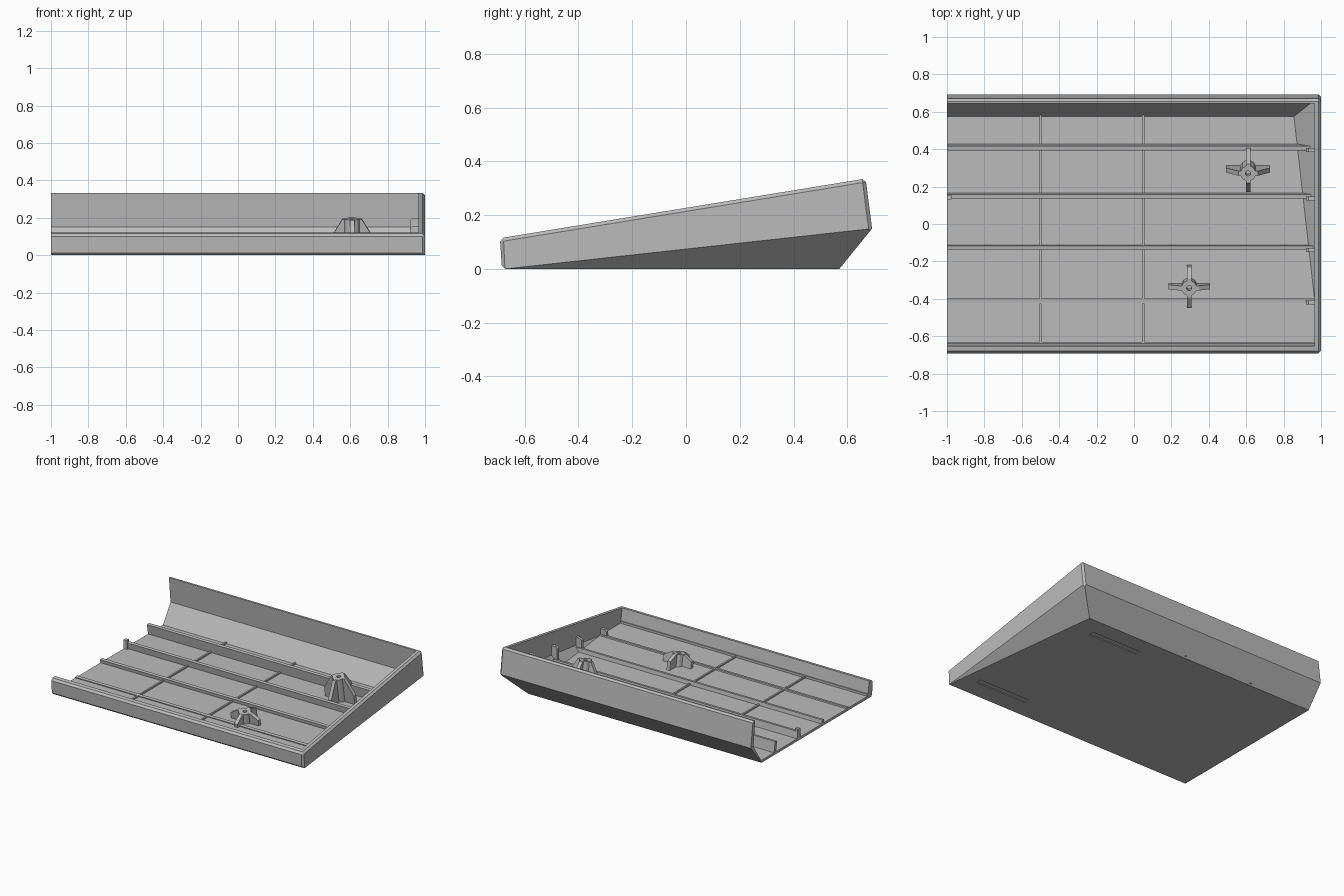
import bpy, bmesh, math
from mathutils import Matrix, Vector

cube = bpy.data.objects.get("Cube")
if cube:
    bpy.data.objects.remove(cube, do_unlink=True)

grey = bpy.data.materials.new("light_grey_plastic")
grey.use_nodes = True
grey.diffuse_color = (0.5, 0.5, 0.5, 1)
grey.node_tree.nodes["Principled BSDF"].inputs["Base Color"].default_value = (0.5, 0.5, 0.5, 1)

SLOPE = 0.163                      # rise of the rim from front to back
TILT = math.atan(SLOPE)


def rim(y):
    return 0.227 + SLOPE * y


def add_object(name, bm):
    bmesh.ops.recalc_face_normals(bm, faces=bm.faces[:])
    mesh = bpy.data.meshes.new(name)
    bm.to_mesh(mesh)
    bm.free()
    mesh.materials.append(grey)
    obj = bpy.data.objects.new(name, mesh)
    bpy.context.collection.objects.link(obj)
    return obj


def hull(points):
    bm = bmesh.new()
    for p in points:
        bm.verts.new(p)
    bmesh.ops.convex_hull(bm, input=bm.verts[:])
    bmesh.ops.dissolve_limit(bm, angle_limit=0.01, verts=bm.verts[:], edges=bm.edges[:])
    bmesh.ops.recalc_face_normals(bm, faces=bm.faces[:])
    bm.normal_update()
    return bm


def prism(bm, outline, direction):
    """Extrude a flat outline of 3D points along a direction."""
    face = bm.faces.new([bm.verts.new(p) for p in outline])
    ext = bmesh.ops.extrude_face_region(bm, geom=[face])["geom"]
    bmesh.ops.translate(bm, vec=direction, verts=[g for g in ext if isinstance(g, bmesh.types.BMVert)])


def box(name, x0, x1, y0, y1, z0, z1):
    bm = bmesh.new()
    prism(bm, [(x0, y0, z0), (x1, y0, z0), (x1, y1, z0), (x0, y1, z0)], (0, 0, z1 - z0))
    return add_object(name, bm)


def boolean(obj, cutter, operation):
    mod = obj.modifiers.new("cut", "BOOLEAN")
    mod.object, mod.operation, mod.solver = cutter, operation, "EXACT"
    bpy.context.view_layer.update()
    result = obj.evaluated_get(bpy.context.evaluated_depsgraph_get())
    mesh = bpy.data.meshes.new_from_object(result)
    obj.modifiers.clear()
    obj.data = mesh


# Outer body: side profile, with the lower right flank tapering inwards to the back
profile = [(-0.692, 0.115), (-0.685, 0.012), (-0.673, 0), (0.57, 0), (0.692, 0.15), (0.668, 0.336)]
profile[0] = (-0.692, rim(-0.692))
profile[-1] = (0.668, rim(0.668))
outer = [(-1, y, z) for y, z in profile]
outer += [(0.855 if (y, z) == (0.57, 0) else 1, y, z) for y, z in profile]

body = hull(outer)
chamfered = []
for e in body.edges:
    n = [f.normal for f in e.link_faces]
    top = any(v.z > 0.9 for v in n) and not any(v.x < -0.9 for v in n)
    corner = any(v.x > 0.99 for v in n) and any(abs(v.y) > 0.9 for v in n)
    if top or corner:
        chamfered.append(e)
bmesh.ops.bevel(body, geom=chamfered, offset=0.013, offset_type="OFFSET", segments=1,
                affect="EDGES", clamp_overlap=False)
tray = add_object("tray_shell", body)

# Inner cavity, open at the top and at the left end
inside = [(-0.636, 0.018), (0.575, 0.018), (0.662, 0.15), (0.63, 0.47), (-0.675, 0.25)]
cavity_points = [(-1.1, y, z) for y, z in inside]
cavity_points += [(0.855 if y == 0.575 else 0.965, y, z) for y, z in inside]
cavity_points.append((0.965, -0.4, 0.018))
cavity = add_object("cavity_cutter", hull(cavity_points))
boolean(tray, cavity, "DIFFERENCE")
bpy.data.objects.remove(cavity)

# Shallow foot recesses in the underside
for x0, x1, y0, y1 in [(0.32, 0.72, 0.405, 0.447), (0.47, 0.88, -0.54, -0.497)]:
    cutter = box("recess_cutter", x0, x1, y0, y1, -0.05, 0.006)
    boolean(tray, cutter, "DIFFERENCE")
    bpy.data.objects.remove(cutter)

# Envelope that trims inner parts so none pokes through the shell
envelope = add_object("trim_envelope", hull(outer))
envelope.location = (-0.006, 0, 0.006)


def trim(obj):
    boolean(obj, envelope, "INTERSECT")


# Long ribs leaning with the rim, each ending in a post at the right wall
for i, (y, top) in enumerate([(0.405, 0.09), (0.147, 0.064), (-0.128, 0.042), (-0.41, 0.024)]):
    lean = SLOPE * top
    bm = bmesh.new()
    prism(bm, [(-1, y - 0.011, top), (-1, y + 0.011, top + 0.003),
               (-1, y + 0.011 + lean, 0.005), (-1, y - 0.011 + lean, 0.005)], (1.968, 0, 0))
    trim(add_object(f"long_rib_{i + 1}", bm))

    z = rim(y) - 0.095
    bm = bmesh.new()
    prism(bm, [(0.92, y - 0.021, 0.005), (0.92, y - 0.021, z - 0.014), (0.933, y - 0.021, z),
               (0.97, y - 0.021, z), (0.97, y - 0.021, 0.005)], (0, 0.022, 0))
    trim(add_object(f"wall_post_{i + 1}", bm))

box("rib_end_tab", -1, -0.975, 0.13, 0.155, 0.012, 0.082)
box("front_ledge", -1, 0.968, -0.66, -0.632, 0.012, 0.034)

# Low cross ribs on the floor
for i, x in enumerate((-0.5, 0.05)):
    for part, y0, y1 in (("front", -0.636, -0.425), ("back", -0.4, 0.582)):
        box(f"cross_rib_{part}_{i + 1}", x - 0.006, x + 0.006, y0, y1, 0.01, 0.028)


# Screw bosses: a bored hub with four sloping buttresses
def boss(name, x, y, reach, drop):
    depth = 0.3
    place = Matrix.Translation((x, y, rim(y) - 0.076)) @ Matrix.Rotation(TILT, 4, "X")

    def finish(part, bm):
        bm.transform(place)
        trim(add_object(f"{name}_{part}", bm))

    bm = bmesh.new()
    rings = []
    for radius, z in ((0.042, -depth), (0.042, 0), (0.014, 0), (0.014, -0.06)):
        rings.append([bm.verts.new((radius * math.cos(a), radius * math.sin(a), z))
                      for a in (math.tau * (k + 0.5) / 12 for k in range(12))])
    for low, high in zip(rings, rings[1:]):
        for k in range(12):
            j = (k + 1) % 12
            bm.faces.new((low[k], low[j], high[j], high[k]))
    bm.faces.new(rings[0])
    bm.faces.new(rings[-1])
    finish("hub", bm)

    for k in range(4):
        bm = bmesh.new()
        w = 0.0125
        prism(bm, [(0.03, -w, -0.001), (0.052, -w, -0.001), (reach, -w, -drop),
                   (reach, -w, -depth), (0.03, -w, -depth)], (0, 2 * w, 0))
        bm.transform(Matrix.Rotation(k * math.pi / 2, 4, "Z"))
        finish(f"buttress_{k + 1}", bm)


boss("back_boss", 0.61, 0.27, 0.118, 0.11)
boss("front_boss", 0.295, -0.343, 0.11, 0.035)
bpy.data.objects.remove(envelope)
